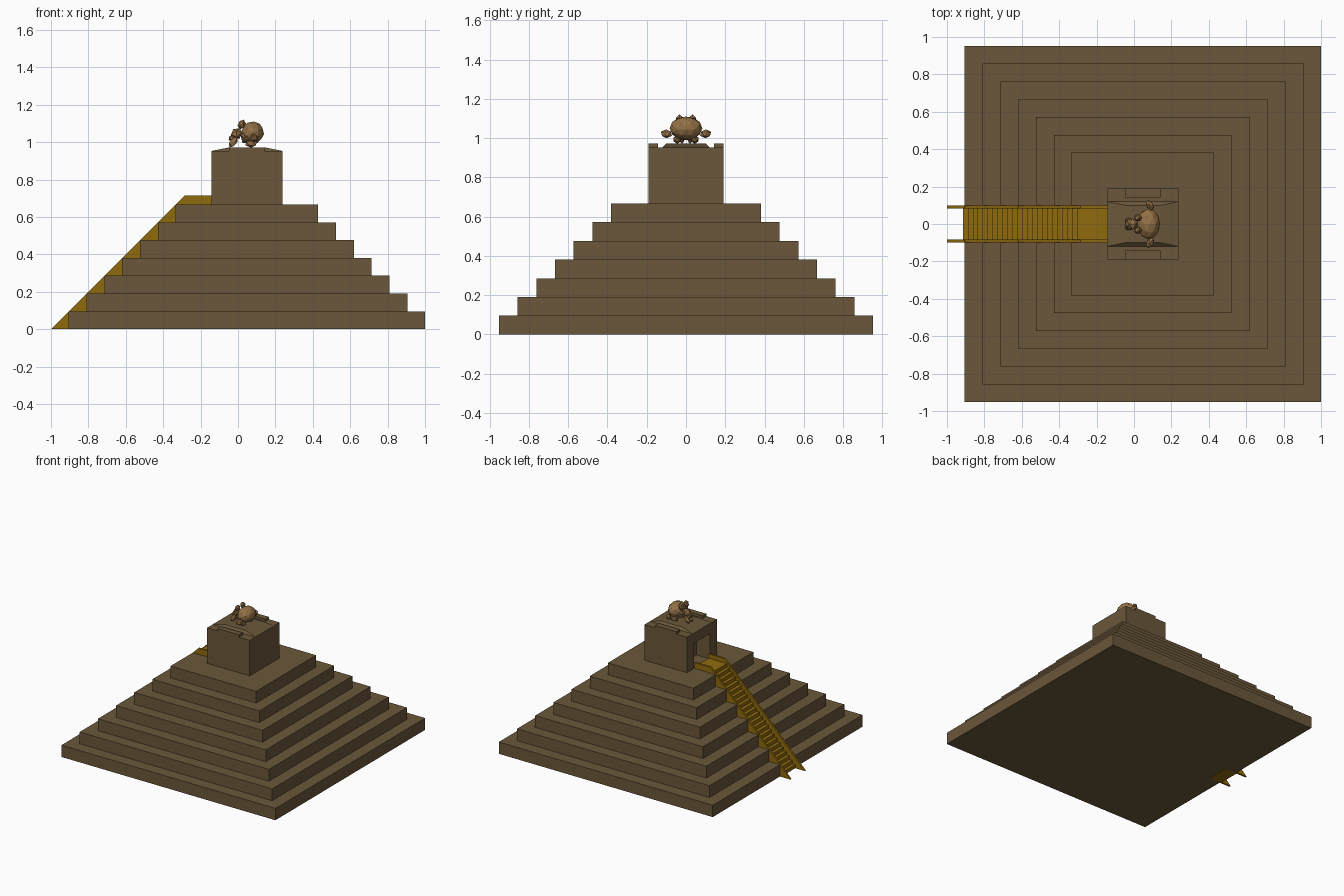
import bpy, bmesh, math
from mathutils import Vector, Matrix

if "Cube" in bpy.data.objects:
    bpy.data.objects.remove(bpy.data.objects["Cube"])


def material(name, rgb):
    m = bpy.data.materials.new(name)
    m.diffuse_color = (*rgb, 1)
    m.use_nodes = True
    m.node_tree.nodes["Principled BSDF"].inputs["Base Color"].default_value = m.diffuse_color
    return m


STONE = material("brown stone", (0.145, 0.096, 0.043))
GOLD = material("gold stair", (0.28, 0.148, 0.004))
TAN = material("tan statue", (0.29, 0.165, 0.062))
CX = 0.0475      # pyramid centre
STEP = 0.0953    # tier height and setback


def finish(bm, name, mat):
    bmesh.ops.recalc_face_normals(bm, faces=bm.faces)
    me = bpy.data.meshes.new(name)
    bm.to_mesh(me)
    bm.free()
    me.materials.append(mat)
    ob = bpy.data.objects.new(name, me)
    bpy.context.collection.objects.link(ob)
    return ob


def prism(name, pts, offset, mat):
    """Extrude a closed 3D polygon along offset."""
    bm = bmesh.new()
    f = bm.faces.new([bm.verts.new(p) for p in pts])
    r = bmesh.ops.extrude_face_region(bm, geom=[f])
    bmesh.ops.translate(bm, vec=offset,
                        verts=[v for v in r["geom"] if isinstance(v, bmesh.types.BMVert)])
    return finish(bm, name, mat)


def notched_block(name, half, z0, z1, depth, notch, mat):
    """Square block with a notch in its -x side."""
    l, r = CX - half, CX + half
    pts = [(l, -half), (r, -half), (r, half), (l, half)]
    if depth:
        pts += [(l, notch), (l + depth, notch), (l + depth, -notch), (l, -notch)]
    return prism(name, [(x, y, z0) for x, y in pts], (0, 0, z1 - z0), mat)


def box(name, x0, x1, y0, y1, z0, z1, mat):
    return prism(name, [(x0, y0, z0), (x1, y0, z0), (x1, y1, z0), (x0, y1, z0)],
                 (0, 0, z1 - z0), mat)


def blob(name, loc, size, rot=(0, 0, 0), sub=1, mat=TAN):
    """Faceted ellipsoid with given half sizes."""
    bm = bmesh.new()
    bmesh.ops.create_icosphere(bm, subdivisions=sub, radius=1)
    m = Matrix.Translation(loc)
    for a, ax in zip(rot, "XYZ"):
        m = m @ Matrix.Rotation(math.radians(a), 4, ax)
    bm.transform(m @ Matrix.Diagonal((*size, 1)))
    return finish(bm, name, mat)


# stepped pyramid, notched for the stair
for i in range(7):
    notched_block(f"pyramid_tier_{i + 1}", 0.953 - STEP * i, STEP * i, STEP * (i + 1),
                  0.1, 0.085, STONE)

# temple with doorway recess, and solid block above it
notched_block("temple_walls", 0.19, 0.667, 0.87, 0.12, 0.1, STONE)
notched_block("temple_top", 0.19, 0.87, 0.953, 0, 0, STONE)

# low sloped roof hump and the two side ledges
bm = bmesh.new()
for x0, x1, w, z in ((-0.143, 0.238, 0.12, 0.953), (-0.048, 0.143, 0.1, 0.972)):
    for x in (x0, x1):
        for y in (-w, w):
            bm.verts.new((x, y, z))
bmesh.ops.convex_hull(bm, input=bm.verts)
bmesh.ops.dissolve_limit(bm, angle_limit=0.01, verts=bm.verts, edges=bm.edges)
finish(bm, "roof_hump", STONE)
for side, y in (("front", -0.19), ("back", 0.143)):
    box(f"roof_ledge_{side}", -0.048, 0.143, y, y + 0.047, 0.953, 0.972, STONE)

# stair flight
N = 24
run, rise = 0.636 / N, 0.68 / N
prof = []
for i in range(N):
    x = -0.915 + run * i
    prof += [(x, rise * i), (x, rise * (i + 1))]
prof += [(-0.143, 0.68), (-0.143, 0.6), (-0.25, 0.6), (-0.81, 0.0)]
prism("stair_flight", [(x, -0.088, z) for x, z in prof], (0, 0.176, 0), GOLD)

# stringers on both sides of the stair
rail = [(-1, 0), (-0.285, 0.715), (-0.143, 0.715), (-0.143, 0.6), (-0.25, 0.6), (-0.85, 0)]
for side, y in (("front", -0.098), ("back", 0.084)):
    prism(f"stair_stringer_{side}", [(x, y, z) for x, z in rail], (0, 0.014, 0), GOLD)

# crouching turtle statue on the roof, facing the stair
blob("statue_shell", (0.078, 0, 1.05), (0.062, 0.083, 0.06), (0, -25, 0), 2)
blob("statue_belly", (0.055, 0, 1.035), (0.05, 0.068, 0.048), (0, -25, 0))
blob("statue_head", (-0.008, 0, 1.045), (0.036, 0.034, 0.03), (0, -35, 0))
blob("statue_snout", (-0.03, 0, 1.022), (0.022, 0.024, 0.02))
for side, s in (("front", -1), ("back", 1)):
    blob(f"statue_crest_{side}", (0.02, s * 0.033, 1.095), (0.022, 0.02, 0.028), (0, 20, 0))
    blob(f"statue_arm_{side}", (0.085, s * 0.1, 1.022), (0.02, 0.034, 0.023), (0, 0, s * 30))
    blob(f"statue_leg_{side}", (0.07, s * 0.045, 0.993), (0.035, 0.022, 0.022))
    blob(f"statue_foot_{side}", (-0.025, s * 0.02, 1.0), (0.02, 0.014, 0.036), (0, 35, 0))
